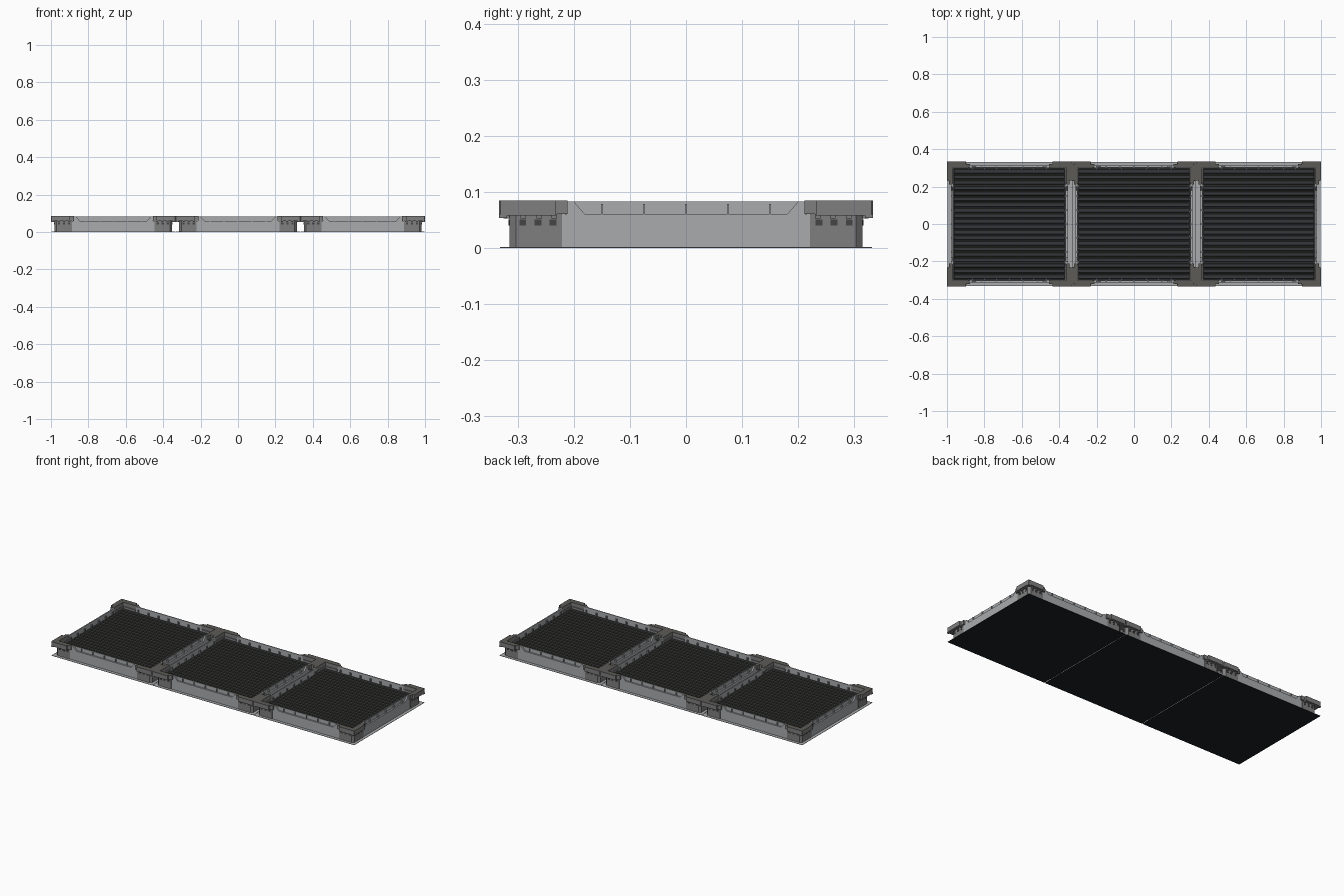
import bpy, bmesh, math
from mathutils import Matrix

if "Cube" in bpy.data.objects:
    bpy.data.objects.remove(bpy.data.objects["Cube"])

COLOURS = {
    "light_grey": (0.40, 0.41, 0.42),
    "mid_grey": (0.21, 0.21, 0.21),
    "dark_rim_top": (0.11, 0.105, 0.095),
    "slat_top": (0.035, 0.039, 0.043),
    "slat_side_brown": (0.05, 0.046, 0.032),
    "underside_navy": (0.011, 0.014, 0.017),
    "socket_dark": (0.06, 0.06, 0.06),
}
MATS = {}
for n, c in COLOURS.items():
    MATS[n] = bpy.data.materials.new(n)
    MATS[n].diffuse_color = (*c, 1)

PITCH = 2 / 3          # three tiles in a row
H = PITCH / 2          # outer half size of a tile
B = 0.313              # body half size


def prism(bm, pts, z0, z1):
    """Upright solid from an xy outline."""
    lo = [bm.verts.new((x, y, z0)) for x, y in pts]
    hi = [bm.verts.new((x, y, z1)) for x, y in pts]
    bm.faces.new(lo[::-1])
    bm.faces.new(hi)
    for i in range(len(pts)):
        j = (i + 1) % len(pts)
        bm.faces.new((lo[i], lo[j], hi[j], hi[i]))


def box(bm, x0, x1, y0, y1, z0, z1):
    prism(bm, [(x0, y0), (x1, y0), (x1, y1), (x0, y1)], z0, z1)


def slab(bm, pts, y0, y1):
    """Solid from an xz outline, extruded along y."""
    a = [bm.verts.new((x, y0, z)) for x, z in pts]
    b = [bm.verts.new((x, y1, z)) for x, z in pts]
    bm.faces.new(a)
    bm.faces.new(b[::-1])
    for i in range(len(pts)):
        j = (i + 1) % len(pts)
        bm.faces.new((a[j], a[i], b[i], b[j]))


def corner(h, c, i, e):
    """L-shaped outline for the +x +y corner with a chamfered tip."""
    return [(e, h), (e, i), (i, i), (i, e), (h, e), (h, h - c), (h - c, h)]


def part(name, build, mats, rule=None, sides=4):
    """Build once, repeat around the tile, then place in all three tiles."""
    bm = bmesh.new()
    for k in range(sides):
        tmp = bmesh.new()
        build(tmp)
        tmp.transform(Matrix.Rotation(k * math.pi / 2, 4, 'Z'))
        me = bpy.data.meshes.new("tmp")
        tmp.to_mesh(me)
        tmp.free()
        bm.from_mesh(me)
        bpy.data.meshes.remove(me)
    bmesh.ops.recalc_face_normals(bm, faces=bm.faces)
    if rule:
        for f in bm.faces:
            f.material_index = rule(f.normal)
    me = bpy.data.meshes.new(name)
    bm.to_mesh(me)
    bm.free()
    for m in mats:
        me.materials.append(MATS[m])
    for t, label in ((-1, "left"), (0, "middle"), (1, "right")):
        ob = bpy.data.objects.new(f"{name}_{label}", me)
        ob.location.x = t * PITCH
        bpy.context.collection.objects.link(ob)


# thin base plate: light above, navy below
part("base_plate", lambda bm: box(bm, -H + .002, H - .002, -H + .002, H - .002, 0, .002),
     ["light_grey", "underside_navy"], lambda n: 1 if n.z < -.5 else 0, 1)


# side walls: lower panel, set-back upper panel, wedge ends and ribs
def wall(bm):
    box(bm, -.222, .222, -B, -.300, .002, .06)
    box(bm, -.215, .215, -.304, -.299, .05, .083)
    for s in (-1, 1):
        slab(bm, [(s * .18, .06), (s * .213, .06), (s * .213, .083), (s * .2, .083)],
             -B, -.302)
    for k in range(-2, 3):
        slab(bm, [(k * .075 - .002, .06), (k * .075 + .002, .06),
                  (k * .075 + .002, .079), (k * .075 - .002, .079)], -.311, -.303)


part("side_wall", wall, ["light_grey"])


# small brackets along the inside of the walls
def brackets(bm):
    for k in range(-3, 4):
        box(bm, k * .066 - .004, k * .066 + .004, -.300, -.292, .045, .068)


part("inner_bracket", brackets, ["mid_grey"])

# corner posts
part("corner_post", lambda bm: prism(bm, corner(.315, .012, .298, .221), .002, .062),
     ["mid_grey"])


# overhanging corner rims with drop lips and teeth
def rim(bm):
    prism(bm, corner(H - .012, .004, .302, .211), .061, .085)
    prism(bm, corner(H, .003, H - .013, .232), .058, .085)
    for s in (.235, .262, .29):
        box(bm, s - .005, s + .005, .314, H - .008, .053, .061)
        box(bm, .314, H - .008, s - .005, s + .005, .053, .061)
    box(bm, H - .014, H, H - .014, H, .054, .060)


part("corner_rim", rim, ["mid_grey", "dark_rim_top"], lambda n: 1 if n.z > .5 else 0)


# dark square sockets on the corner posts
def sockets(bm):
    for s in (.237, .264, .291):
        box(bm, s - .006, s + .006, .312, .3165, .040, .051)
        box(bm, .312, .3165, s - .006, s + .006, .040, .051)


part("socket", sockets, ["socket_dark"])


# ribbed tread: floor with long slats running along x
def tread(bm):
    box(bm, -.300, .300, -.300, .300, .03, .044)
    n = 20
    step = .592 / n
    for k in range(n):
        y = -.296 + (k + .5) * step
        a, b = step * .42, step * .30
        for x0, x1 in ((-.296, .296),):
            lo = [bm.verts.new((x, y + d, .043)) for x, d in
                  ((x0, -a), (x1, -a), (x1, a), (x0, a))]
            hi = [bm.verts.new((x, y + d, .053)) for x, d in
                  ((x0, -b), (x1, -b), (x1, b), (x0, b))]
            bm.faces.new(hi)
            bm.faces.new(lo[::-1])
            for i in range(4):
                j = (i + 1) % 4
                bm.faces.new((lo[i], lo[j], hi[j], hi[i]))


part("ribbed_tread", tread, ["slat_top", "slat_side_brown"],
     lambda n: 0 if n.z > .99 else 1, 1)

for m in bpy.data.materials:
    if m.users and not m.is_grease_pencil:
        m.use_nodes = True
        m.node_tree.nodes["Principled BSDF"].inputs["Base Color"].default_value = m.diffuse_color
